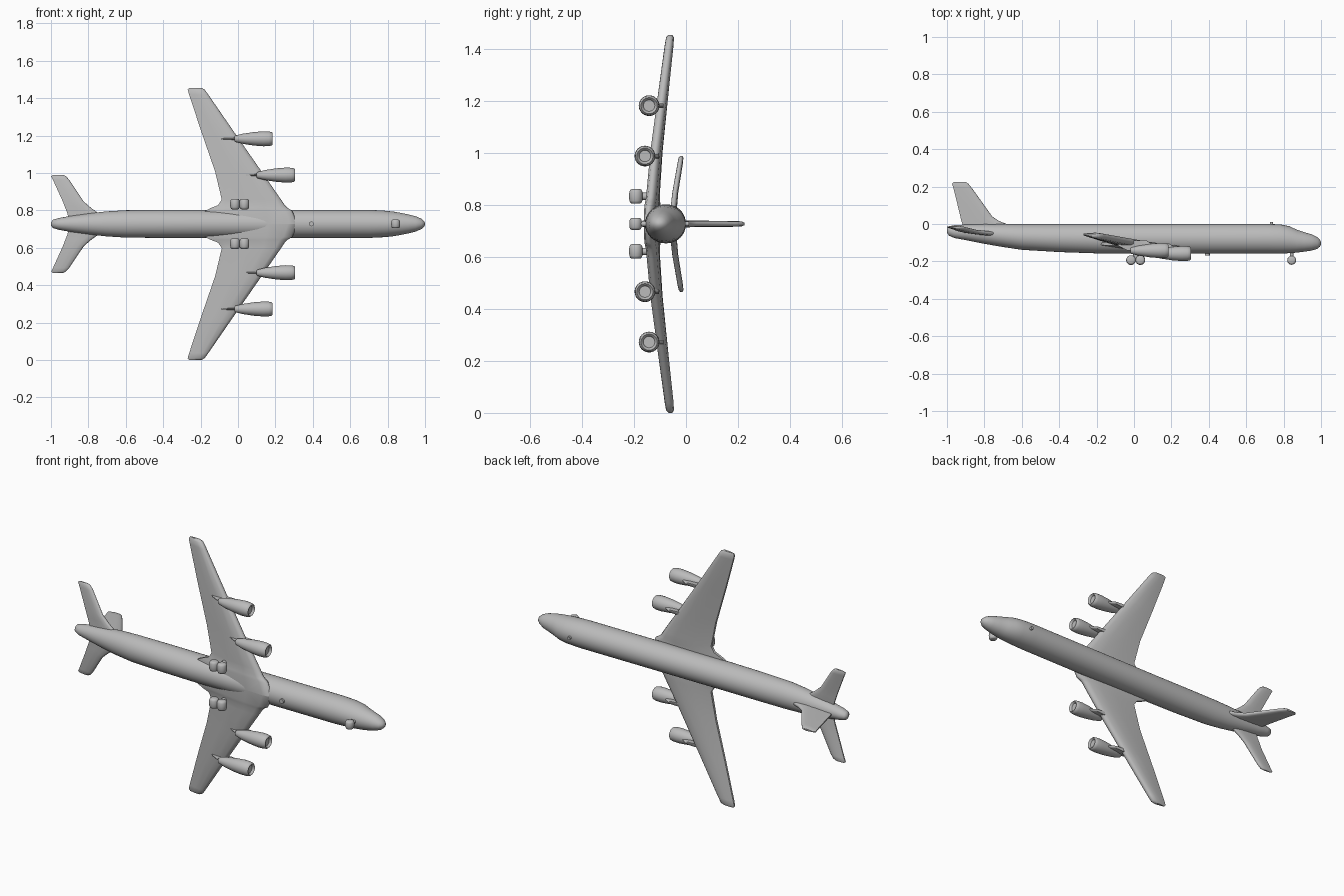
import bpy, bmesh, math
from mathutils import Vector

if "Cube" in bpy.data.objects:
    bpy.data.objects.remove(bpy.data.objects["Cube"])

MID = 0.7275  # height of the plane of symmetry
grey = bpy.data.materials.new("light_grey")
grey.diffuse_color = (0.5, 0.5, 0.5, 1)
grey.use_nodes = True
grey.node_tree.nodes["Principled BSDF"].inputs["Base Color"].default_value = grey.diffuse_color


def loft(name, rings, angle=50):
    """Skin a list of closed rings and cap both ends."""
    bm = bmesh.new()
    vs = [[bm.verts.new(p) for p in r] for r in rings]
    n = len(vs[0])
    for a, b in zip(vs, vs[1:]):
        for i in range(n):
            j = (i + 1) % n
            bm.faces.new((a[i], a[j], b[j], b[i]))
    bm.faces.new(vs[0])
    bm.faces.new(vs[-1])
    bmesh.ops.recalc_face_normals(bm, faces=bm.faces)
    me = bpy.data.meshes.new(name)
    bm.to_mesh(me)
    bm.free()
    me.materials.append(grey)
    ob = bpy.data.objects.new(name, me)
    bpy.context.collection.objects.link(ob)
    bpy.ops.object.select_all(action='DESELECT')
    ob.select_set(True)
    bpy.context.view_layer.objects.active = ob
    bpy.ops.object.shade_smooth_by_angle(angle=math.radians(angle))
    return ob


def ring_x(x, y, z, ry, rz, n=32):
    return [(x, y + ry * math.cos(2 * math.pi * i / n), z + rz * math.sin(2 * math.pi * i / n))
            for i in range(n)]


def body(name, stations, y, z, n=24):
    """Round body along x from (x, radius) pairs."""
    return loft(name, [ring_x(x, y, z, r, r, n) for x, r in stations])


def section(lead, trail, thick):
    """Rounded airfoil outline: (x, offset) pairs."""
    shape = [(0, 0), (.02, .5), (.1, .85), (.3, 1), (.6, .8), (.9, .42), (.99, .3)]
    pts = [(lead + (trail - lead) * t, h * thick / 2) for t, h in shape]
    return pts + [(x, -h) for x, h in reversed(pts[1:])]


# Fuselage: x, top, bottom, half width
hull = [(-1.0, -.025, -.045, .008), (-.99, -.012, -.062, .022), (-.96, -.006, -.075, .031),
        (-.9, -.003, -.086, .042), (-.8, 0, -.106, .056), (-.7, 0, -.123, .067),
        (-.6, 0, -.138, .073), (-.4, 0, -.15, .075), (-.2, 0, -.157, .075), (.3, 0, -.158, .075),
        (.7, 0, -.158, .075), (.78, -.002, -.158, .071), (.83, -.012, -.156, .066),
        (.87, -.03, -.153, .059), (.91, -.044, -.148, .051), (.95, -.055, -.142, .041),
        (.98, -.07, -.133, .028), (.994, -.083, -.121, .016), (1.0, -.096, -.108, .005)]
loft("fuselage", [ring_x(x, (t + b) / 2, MID, (t - b) / 2, w) for x, t, b, w in hull])

# Wings: distance from centre, leading x, trailing x, height y, thickness
wing = [(0, .32, -.2, -.125, .05), (.07, .29, -.18, -.124, .05), (.085, .265, -.15, -.123, .049),
        (.1, .25, -.11, -.122, .048), (.13, .23, -.09, -.121, .047), (.28, .126, -.125, -.11, .045),
        (.5, -.027, -.2, -.085, .04), (.69, -.158, -.262, -.063, .034),
        (.718, -.178, -.27, -.06, .03), (.7275, -.195, -.262, -.059, .014)]
# Tailplanes
tail = [(0, -.7, -.9, -.052, .024), (.06, -.75, -.915, -.046, .024), (.085, -.785, -.925, -.043, .024),
        (.12, -.825, -.938, -.04, .023), (.235, -.902, -.99, -.021, .021),
        (.255, -.92, -1.0, -.018, .018), (.262, -.935, -.99, -.017, .008)]
for side, s in (("upper", 1), ("lower", -1)):
    for name, table, tilt in (("wing", wing, .08), ("tailplane", tail, .06)):
        rings = []
        for d, le, te, y, th in table:
            m = (le + te) / 2
            rings.append([(x, y + o - (x - m) * tilt, MID + s * d) for x, o in section(le, te, th)])
        loft(f"{side}_{name}", rings)

# Tail fin: y, leading x, trailing x, thickness
fin = [(-.04, -.64, -.915, .028), (0, -.68, -.92, .027), (.015, -.72, -.925, .026),
       (.04, -.758, -.93, .025), (.19, -.865, -.966, .022), (.215, -.885, -.974, .019),
       (.225, -.9, -.965, .01)]
loft("tail_fin", [[(x, y, MID + o) for x, o in section(le, te, th)] for y, le, te, th in fin])

# Engines with pylons
for side, s in (("upper", 1), ("lower", -1)):
    for place, front, y, d in (("outer", .185, -.142, .455), ("inner", .305, -.158, .261)):
        z = MID + s * d
        shape = [(-.205, .012), (-.2, .017), (-.16, .027), (-.1, .036), (-.05, .04),
                 (-.02, .039), (-.005, .036), (0, .031), (-.004, .026), (-.012, .022)]
        body(f"{side}_{place}_engine", [(front + x, r) for x, r in shape], y, z)
        pylon = [(y, -.05, -.22, .014), (y + .025, -.07, -.27, .016), (y + .055, -.12, -.29, .018)]
        loft(f"{side}_{place}_pylon",
             [[(front + x, h, z + o) for x, o in section(a, b, t)] for h, a, b, t in pylon])


def wheel(name, x, y, z, r, w):
    """Rounded wheel with its axle along z."""
    prof = [(-.5, .6), (-.45, .82), (-.3, .97), (0, 1), (.3, .97), (.45, .82), (.5, .6)]
    loft(name, [[(x + k * r * math.cos(i * math.pi / 10), y + k * r * math.sin(i * math.pi / 10), z + t * w)
                 for i in range(20)] for t, k in prof])


def strut(name, x, z, low, high, r):
    loft(name, [[(x + r * math.cos(i * math.pi / 6), y, z + r * math.sin(i * math.pi / 6))
                 for i in range(12)] for y in (low, high)])


# Landing gear
for side, s in (("upper", 1), ("lower", -1)):
    z = MID + s * .106
    for k, x in (("rear", -.016), ("front", .034)):
        wheel(f"{side}_{k}_wheel", x, -.193, z, .026, .056)
    strut(f"{side}_gear_strut", .009, z, -.195, -.12, .014)
wheel("nose_wheel", .843, -.194, MID, .024, .046)
strut("nose_strut", .843, MID, -.194, -.13, .01)

# Small aerials above and below the cabin
strut("top_aerial", .735, MID, -.01, .012, .009)
strut("belly_aerial", .392, MID, -.168, -.15, .013)
